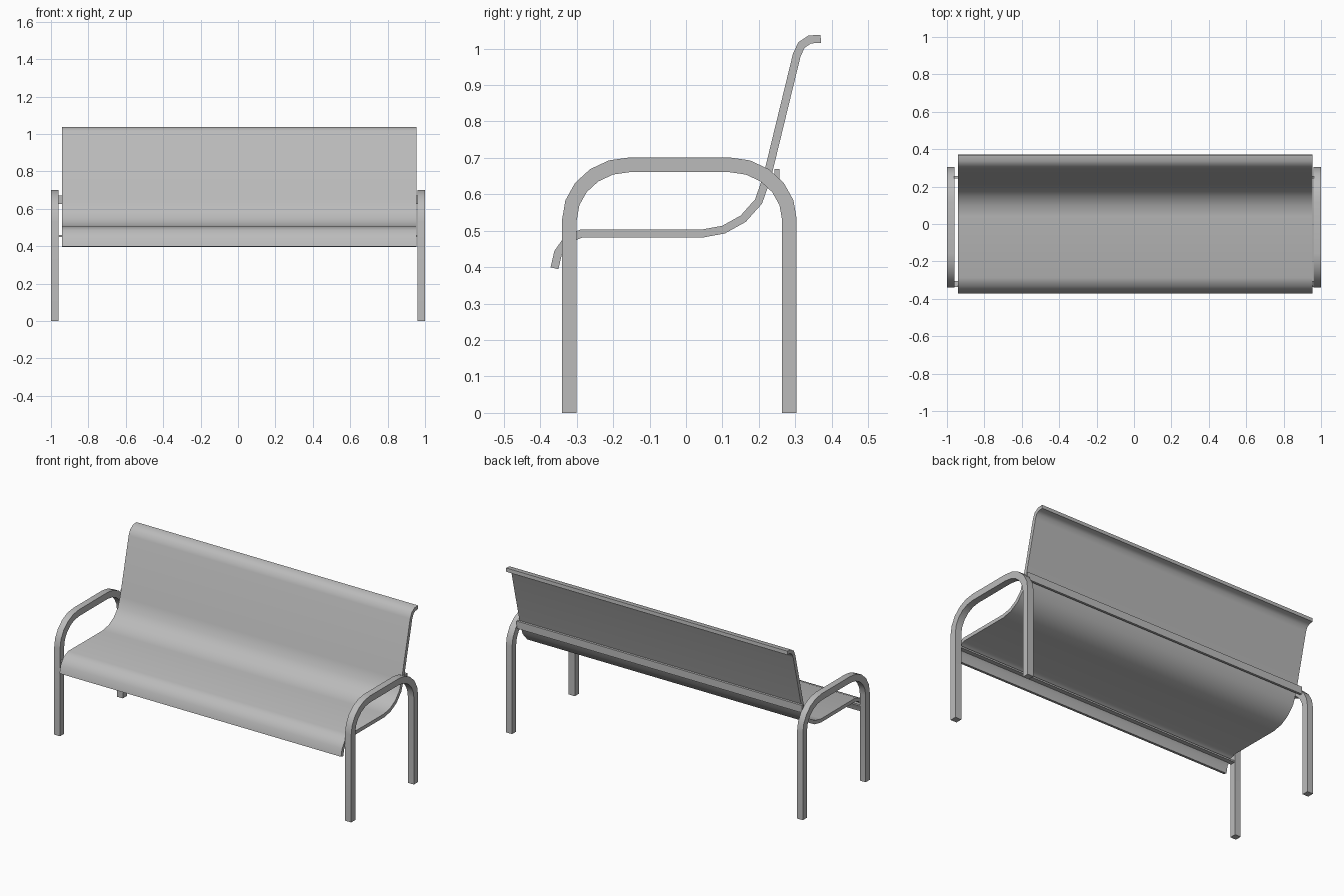
import bpy, bmesh, math
from mathutils import Vector

if "Cube" in bpy.data.objects:
    bpy.data.objects.remove(bpy.data.objects["Cube"], do_unlink=True)

grey = bpy.data.materials.new("grey metal")
grey.use_nodes = True
COLOUR = (0.5, 0.5, 0.5, 1)
grey.diffuse_color = COLOUR
grey.node_tree.nodes["Principled BSDF"].inputs["Base Color"].default_value = COLOUR


def strip(name, path, thickness, x0, x1):
    """Thicken a (y, z) path evenly to both sides and extend it from x0 to x1."""
    pts = [Vector(p) for p in path]
    bm = bmesh.new()
    rings = []
    for i, p in enumerate(pts):
        before = (p - pts[i - 1]).normalized() if i else None
        after = (pts[i + 1] - p).normalized() if i < len(pts) - 1 else None
        before, after = before or after, after or before
        along = (before + after).normalized()
        normal = Vector((-along.y, along.x))
        offset = normal * thickness / 2 / along.dot(after)
        a, b = p + offset, p - offset
        rings.append([bm.verts.new((x, q.x, q.y))
                      for x, q in ((x0, a), (x1, a), (x1, b), (x0, b))])
    for r, s in zip(rings, rings[1:]):
        for k in range(4):
            n = (k + 1) % 4
            bm.faces.new((r[k], r[n], s[n], s[k]))
    bm.faces.new(rings[0])
    bm.faces.new(rings[-1])
    bmesh.ops.recalc_face_normals(bm, faces=bm.faces)
    mesh = bpy.data.meshes.new(name)
    bm.to_mesh(mesh)
    bm.free()
    mesh.materials.append(grey)
    obj = bpy.data.objects.new(name, mesh)
    bpy.context.collection.objects.link(obj)
    bpy.ops.object.select_all(action='DESELECT')
    obj.select_set(True)
    bpy.context.view_layer.objects.active = obj
    bpy.ops.object.shade_smooth_by_angle(angle=math.radians(35))
    return obj


# Curved sheet: front lip, seat, backrest and rolled top edge
sheet = [(-.361, .397), (-.351, .44), (-.325, .477), (-.285, .493),
         (.043, .492), (.103, .503), (.157, .533), (.199, .58),
         (.222, .645), (.304, .982), (.317, 1.01), (.34, 1.025), (.37, 1.027)]
strip("seat_and_back", sheet, .022, -.942, .954)

# Arched side frames that form legs and armrest
MID, HALF, BEND, TOP, LOW = -.018, .302, .165, .681, .53
arc = [(HALF - BEND + BEND * math.cos(t), LOW + (TOP - LOW) * math.sin(t))
       for t in (math.radians(18 * i) for i in range(6))]
half = [(HALF, 0)] + arc
arch = [(MID - y, z) for y, z in half] + [(MID + y, z) for y, z in reversed(half)]
strip("right_frame", arch, .04, -1, -.961)
strip("left_frame", arch, .04, .959, 1)

# Flat rails joining the frames under the front edge and behind the back
strip("front_rail", [(-.336, .455), (-.304, .455)], .01, -.962, .962)
strip("rear_rail", [(.25, .625), (.25, .67)], .014, -.962, .962)
